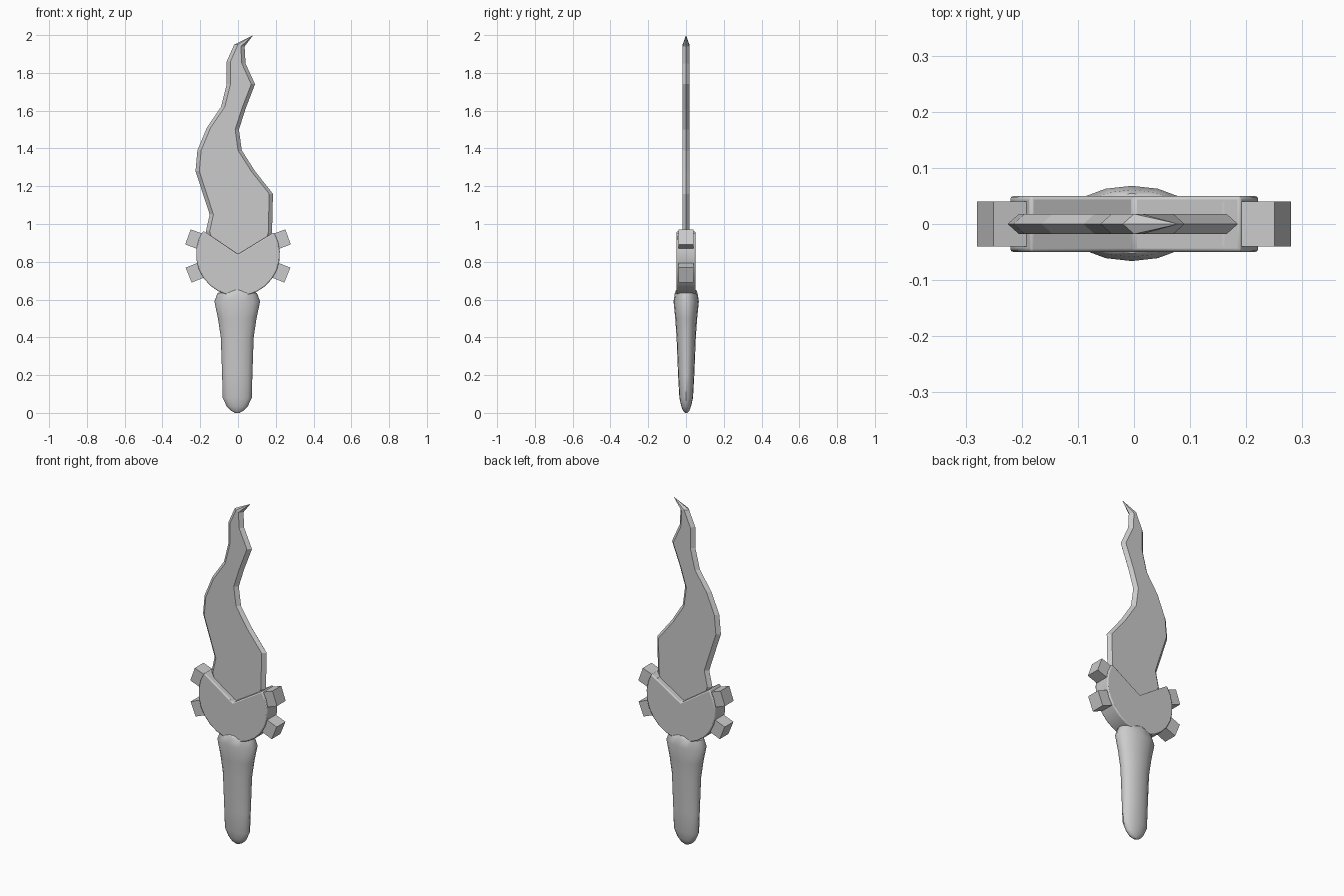
import bpy
import bmesh
from math import radians, cos, sin, pi
from mathutils import Matrix, Vector

cube = bpy.data.objects.get("Cube")
if cube:
    bpy.data.objects.remove(cube, do_unlink=True)

# One plain grey for the whole model
grey = bpy.data.materials.new("light_grey")
grey.use_nodes = True
colour = (0.6, 0.6, 0.6, 1)
grey.diffuse_color = colour
grey.node_tree.nodes["Principled BSDF"].inputs["Base Color"].default_value = colour


def finish(name, bm, smooth_angle=None, bevel=0):
    """Turn a bmesh into a named object with shading and optional bevel."""
    bmesh.ops.recalc_face_normals(bm, faces=bm.faces[:])
    mesh = bpy.data.meshes.new(name)
    bm.to_mesh(mesh)
    bm.free()
    mesh.materials.append(grey)
    ob = bpy.data.objects.new(name, mesh)
    bpy.context.collection.objects.link(ob)
    if bevel:
        mod = ob.modifiers.new("edge_bevel", 'BEVEL')
        mod.width, mod.segments = bevel, 2
        mod.limit_method, mod.angle_limit = 'ANGLE', radians(50)
    if smooth_angle:
        bpy.ops.object.select_all(action='DESELECT')
        ob.select_set(True)
        bpy.context.view_layer.objects.active = ob
        bpy.ops.object.shade_smooth_by_angle(angle=radians(smooth_angle))
    return ob


def bridge(bm, rings):
    """Join successive closed rings of vertices with quads."""
    for a, b in zip(rings, rings[1:]):
        n = len(a)
        for i in range(n):
            j = (i + 1) % n
            bm.faces.new((a[i], a[j], b[j], b[i]))


# Wavy blade: left and right edge points, base to tip
left = [(-.10, .75), (-.17, .96), (-.15, 1.05), (-.225, 1.28), (-.215, 1.39), (-.165, 1.51),
        (-.09, 1.62), (-.06, 1.74), (-.06, 1.86), (-.02, 1.95)]
right = [(.10, .75), (.18, .95), (.185, 1.16), (.09, 1.28), (.02, 1.39), (.005, 1.50),
         (.04, 1.61), (.09, 1.74), (.04, 1.85), (.035, 1.94)]
t, w = .018, .02
bm = bmesh.new()
rings = []
for (lx, lz), (rx, rz) in zip(left, right):
    ring = [(lx, 0, lz), (lx + w, -t, lz), (rx - w, -t, rz),
            (rx, 0, rz), (rx - w, t, rz), (lx + w, t, lz)]
    rings.append([bm.verts.new(p) for p in ring])
bridge(bm, rings)
bm.faces.new(rings[0])
tip = bm.verts.new((.08, 0, 2))
for i in range(6):
    bm.faces.new((rings[-1][i], rings[-1][(i + 1) % 6], tip))
finish("blade", bm)

# Guard disc with a wedge cut out of the top
CZ, R, D, STEPS = .84, .222, .05, 18
bm = bmesh.new()
outline = [(0, CZ)]
for i in range(STEPS + 1):
    a = radians(146 + (391.5 - 146) * i / STEPS)
    outline.append((R * cos(a), CZ + R * sin(a)))
face = bm.faces.new([bm.verts.new((x, -D, z)) for x, z in outline])
ext = bmesh.ops.extrude_face_region(bm, geom=[face])
bmesh.ops.translate(bm, vec=(0, 2 * D, 0),
                    verts=[v for v in ext["geom"] if isinstance(v, bmesh.types.BMVert)])
finish("guard_disc", bm, 30, .006)

# Four square teeth on the disc sides
for side, base in (("left", 0), ("right", 180)):
    for level, tilt in (("upper", 20), ("lower", -22)):
        angle = radians(base + (tilt if base == 0 else -tilt))
        bm = bmesh.new()
        bmesh.ops.create_cube(bm, size=1)
        bmesh.ops.scale(bm, vec=(.10, .08, .085), verts=bm.verts[:])
        bmesh.ops.translate(bm, vec=(.232, 0, 0), verts=bm.verts[:])
        bmesh.ops.transform(bm, verts=bm.verts[:],
                            matrix=Matrix.Translation((0, 0, CZ - .005)) @ Matrix.Rotation(-angle, 4, 'Y'))
        finish(f"{level}_{side}_tooth", bm)

# Tapered oval handle: height, half width, half depth
profile = [(0, .012, .006), (.012, .035, .017), (.035, .056, .026), (.08, .077, .036),
           (.2, .08, .043), (.4, .087, .051), (.5, .102, .058), (.59, .121, .067),
           (.635, .104, .06), (.65, .045, .054)]
SIDES = 16
bm = bmesh.new()
rings = []
for z, hx, hy in profile:
    rings.append([bm.verts.new((hx * cos(2 * pi * i / SIDES) - .004,
                                hy * sin(2 * pi * i / SIDES) + .001, z)) for i in range(SIDES)])
bridge(bm, rings)
bm.faces.new(rings[0])
bm.faces.new(rings[-1])
finish("handle", bm, 40)
